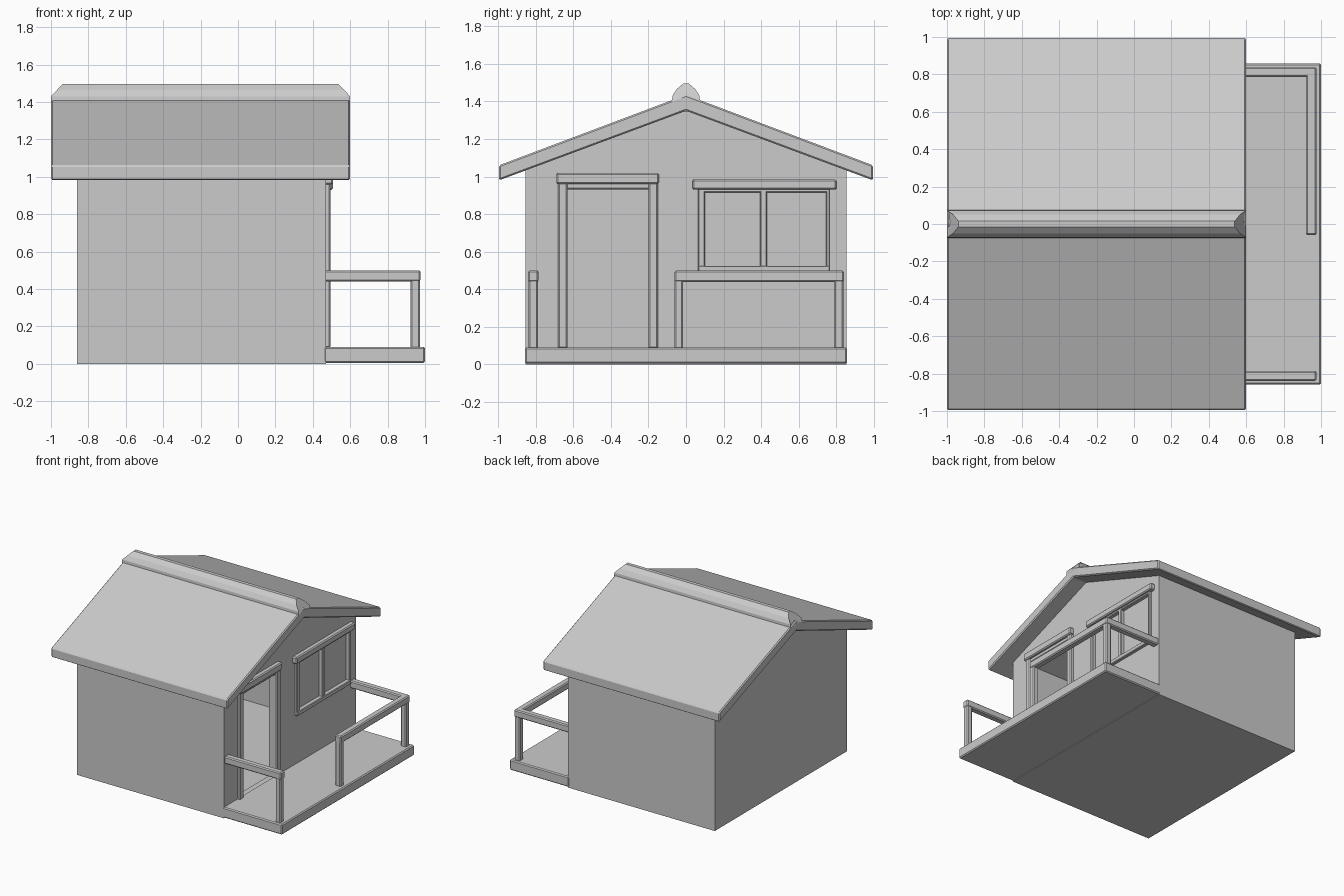
import bpy, bmesh
from mathutils import Vector

if "Cube" in bpy.data.objects:
    bpy.data.objects.remove(bpy.data.objects["Cube"])


def bevel(ob, width):
    if width:
        m = ob.modifiers.new("Bevel", "BEVEL")
        m.width = width
        m.segments = 1
        m.limit_method = "ANGLE"
    return ob


def make(name, bm, width=0):
    bmesh.ops.recalc_face_normals(bm, faces=bm.faces[:])
    me = bpy.data.meshes.new(name)
    bm.to_mesh(me)
    bm.free()
    ob = bpy.data.objects.new(name, me)
    bpy.context.collection.objects.link(ob)
    return bevel(ob, width)


def box(name, x, y, z, width=0.008):
    bm = bmesh.new()
    bmesh.ops.create_cube(bm, size=1)
    for v in bm.verts:
        v.co = Vector([(a + b) / 2 + c * (b - a) for (a, b), c in zip((x, y, z), v.co)])
    return make(name, bm, width)


def prism(name, profile, x0, x1, width=0):
    """Extrude a (y, z) profile along x."""
    bm = bmesh.new()
    face = bm.faces.new([bm.verts.new((x0, y, z)) for y, z in profile])
    ext = bmesh.ops.extrude_face_region(bm, geom=[face])["geom"]
    moved = [g for g in ext if isinstance(g, bmesh.types.BMVert)]
    bmesh.ops.translate(bm, verts=moved, vec=(x1 - x0, 0, 0))
    return make(name, bm, width)


def cut(ob, cutter):
    m = ob.modifiers.new("Cut", "BOOLEAN")
    m.operation = "DIFFERENCE"
    m.solver = "EXACT"
    m.object = cutter
    cutter.hide_render = True
    cutter.hide_viewport = True
    cutter.display_type = "WIRE"


# Hollow gabled house with door and window openings
walls = prism("house_walls", [(-.855, 0), (.855, 0), (.855, 1.05), (0, 1.37), (-.855, 1.05)], -.86, .47)
cut(walls, prism("room_cutter", [(-.80, .08), (.80, .08), (.80, 1.03), (0, 1.33), (-.80, 1.03)], -.81, .42))
cut(walls, box("door_cutter", (.35, .6), (-.635, -.195), (.085, .94), 0))
cut(walls, box("window_cutter", (.35, .6), (.09, .75), (.51, .93), 0))

# Roof slabs and ridge cap
prism("roof", [(-.995, .98), (0, 1.35), (.995, .98), (.995, 1.06), (0, 1.435), (-.995, 1.06)], -1, .6, .008)
cap = prism("ridge_cap", [(-.075, 1.395), (.075, 1.395), (.072, 1.43), (.05, 1.465), (.015, 1.495),
                          (-.015, 1.495), (-.05, 1.465), (-.072, 1.43)], -1, .6)
for v in cap.data.vertices:
    inset = max(0, v.co.z - 1.43) * .95
    v.co.x += inset if v.co.x < 0 else -inset

# Porch deck
box("porch_deck", (.46, 1), (-.858, .858), (.005, .09))

# Door frame
for side, a, b in (("left", -.68, -.63), ("right", -.20, -.15)):
    box("door_jamb_" + side, (.42, .495), (a, b), (.085, .97))
box("door_head", (.42, .485), (-.64, -.19), (.93, .97))
box("door_lintel", (.45, .508), (-.69, -.145), (.96, 1.02))

# Window frame and panes
for side, a, b in (("left", .065, .10), ("middle", .395, .43), ("right", .745, .765)):
    box("window_bar_" + side, (.44, .49), (a, b), (.50, .95), .005)
box("window_sill", (.44, .495), (.065, .765), (.49, .525), .005)
box("window_head", (.44, .49), (.065, .765), (.915, .95), .005)
box("window_lintel", (.45, .508), (.035, .80), (.93, .985))
box("window_panes", (.445, .46), (.08, .755), (.51, .93), 0)

# Porch railings
box("side_rail_front", (.46, .975), (-.84, -.785), (.44, .50))
box("side_rail_back", (.46, .975), (.785, .84), (.44, .50))
box("long_rail", (.92, .975), (-.06, .84), (.44, .50))
for name, a, b in (("front", -.837, -.788), ("middle", -.06, -.015), ("back", .788, .837)):
    box("rail_post_" + name, (.923, .972), (a, b), (.08, .46))
